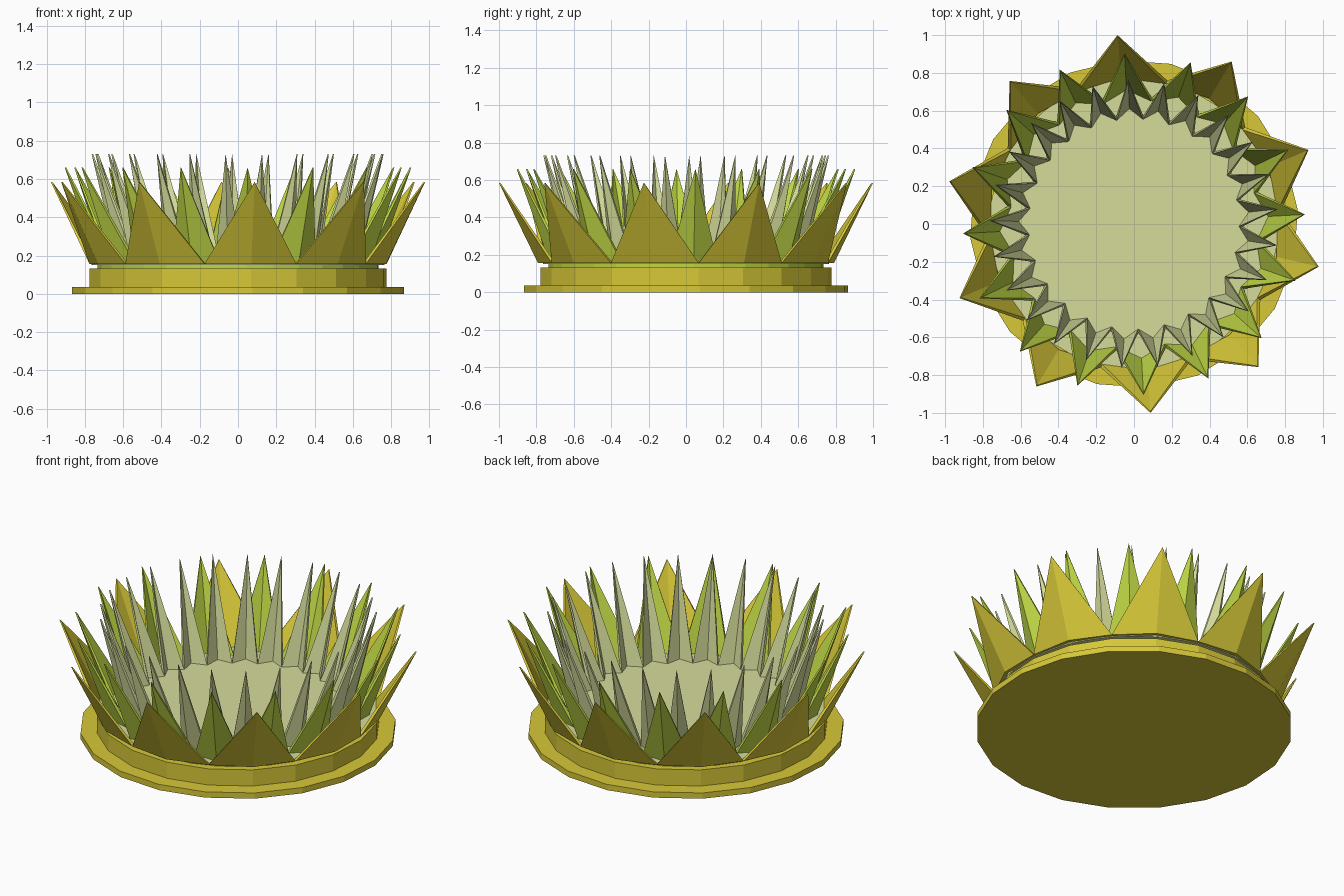
import bpy, bmesh, math

if "Cube" in bpy.data.objects:
    bpy.data.objects.remove(bpy.data.objects["Cube"])

def mat(name, r, g, b):
    m = bpy.data.materials.new(name)
    m.diffuse_color = (r, g, b, 1)
    m.use_nodes = True
    m.node_tree.nodes["Principled BSDF"].inputs["Base Color"].default_value = m.diffuse_color
    return m

yellow = mat("olive yellow", 0.68, 0.58, 0.04)
green = mat("leaf green", 0.52, 0.68, 0.06)
pale = mat("pale green", 0.67, 0.72, 0.33)

def finish(bm, name, m):
    bmesh.ops.recalc_face_normals(bm, faces=bm.faces)
    me = bpy.data.meshes.new(name)
    bm.to_mesh(me)
    bm.free()
    me.materials.append(m)
    bpy.context.collection.objects.link(bpy.data.objects.new(name, me))

def polar(r, deg, z):
    a = math.radians(deg)
    return (r * math.cos(a), r * math.sin(a), z)

def disc(name, r, z0, z1, sides, offset, m):
    bm = bmesh.new()
    low = [bm.verts.new(polar(r, offset + 360 * i / sides, z0)) for i in range(sides)]
    f = bm.faces.new(low)
    top = bmesh.ops.extrude_face_region(bm, geom=[f])["geom"]
    for v in top:
        if isinstance(v, bmesh.types.BMVert):
            v.co.z = z1
    finish(bm, name, m)

def petals(name, n, offset, r_edge, r_fold, r_tip, z0, z1, thick, m):
    """Ring of pointed petals, each folded along its middle."""
    bm = bmesh.new()
    half = 180 / n
    for i in range(n):
        a = offset + 360 * i / n
        def sheet(d, dt):
            return [bm.verts.new(p) for p in (
                polar(r_edge - d, a - half, z0), polar(r_fold - d, a, z0),
                polar(r_edge - d, a + half, z0), polar(r_tip - dt, a, z1))]
        o, s = sheet(0, 0), sheet(thick, thick * 0.4)
        for q in (o, s):
            bm.faces.new((q[0], q[1], q[3]))
            bm.faces.new((q[1], q[2], q[3]))
        for j in range(4):
            k = (j + 1) % 4
            bm.faces.new((o[j], o[k], s[k], s[j]))
    finish(bm, name, m)

# stepped base
disc("base_plate", 0.87, 0, 0.035, 20, 5, yellow)
disc("base_drum", 0.78, 0.035, 0.133, 20, 5, yellow)
# layers under the petals
disc("green_collar", 0.735, 0.133, 0.152, 32, 3.2, green)
disc("bowl_floor", 0.765, 0.152, 0.16, 50, 5.9, pale)
# three rings of petals
petals("outer_petals", 10, 23, 0.78, 0.795, 1.0038, 0.157, 0.585, 0.02, yellow)
petals("middle_petals", 16, 3.2, 0.675, 0.73, 0.907, 0.157, 0.66, 0.02, green)
petals("inner_petals", 25, 5.9, 0.575, 0.63, 0.765, 0.157, 0.73, 0.02, pale)
